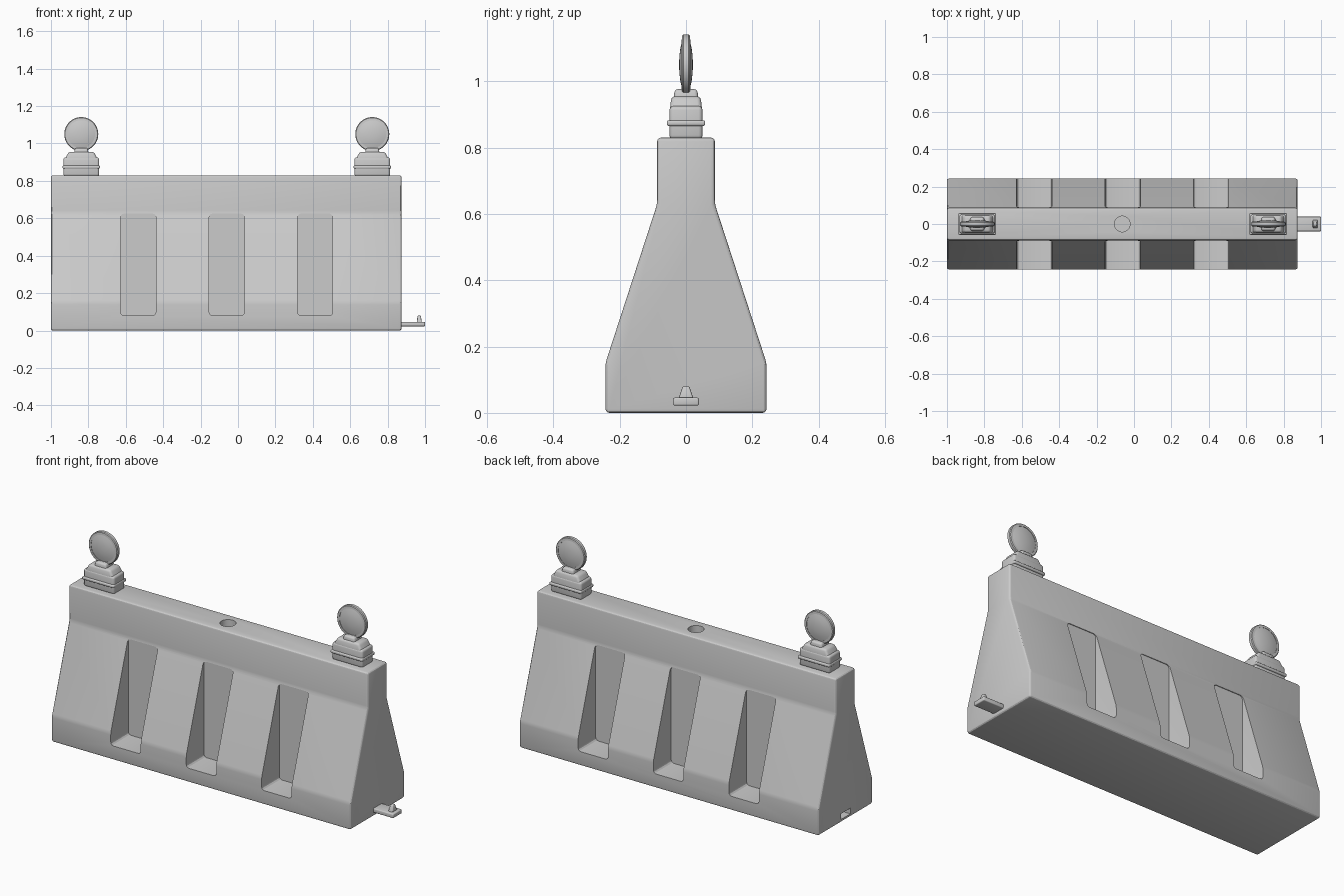
import bpy, bmesh, math
from mathutils import Matrix

if "Cube" in bpy.data.objects:
    bpy.data.objects.remove(bpy.data.objects["Cube"])

grey = bpy.data.materials.new("plain grey")
grey.use_nodes = True
GREY = (0.6, 0.6, 0.6, 1)
grey.diffuse_color = GREY
grey.node_tree.nodes["Principled BSDF"].inputs["Base Color"].default_value = GREY


def finish(name, bm):
    bmesh.ops.recalc_face_normals(bm, faces=bm.faces)
    mesh = bpy.data.meshes.new(name)
    bm.to_mesh(mesh)
    bm.free()
    obj = bpy.data.objects.new(name, mesh)
    bpy.context.collection.objects.link(obj)
    mesh.materials.append(grey)
    return obj


def activate(obj):
    bpy.ops.object.select_all(action='DESELECT')
    obj.select_set(True)
    bpy.context.view_layer.objects.active = obj


def smooth(obj, angle=35):
    activate(obj)
    bpy.ops.object.shade_smooth_by_angle(angle=math.radians(angle))


def bevel(bm, width, segments=3, min_angle=10, rule=lambda e: True):
    bmesh.ops.recalc_face_normals(bm, faces=bm.faces)
    edges = [e for e in bm.edges
             if e.calc_face_angle(0) > math.radians(min_angle) and rule(e)]
    bmesh.ops.bevel(bm, geom=edges, offset=width, segments=segments,
                    profile=0.5, affect='EDGES', clamp_overlap=True)


def box(name, lo, hi, width=0.0, taper=(1, 1), rule=lambda e: True):
    bm = bmesh.new()
    bmesh.ops.create_cube(bm, size=1)
    for v in bm.verts:
        scale = taper if v.co.z > 0 else (1, 1)
        for i in range(3):
            half = v.co[i] * (hi[i] - lo[i]) * (scale[i] if i < 2 else 1)
            v.co[i] = (lo[i] + hi[i]) / 2 + half
    if width:
        bevel(bm, width, rule=rule)
    return finish(name, bm)


def extrude_x(name, half_profile, x0, x1, width):
    ring = half_profile + [(-y, z) for y, z in reversed(half_profile)]
    bm = bmesh.new()
    face = bm.faces.new([bm.verts.new((x0, y, z)) for y, z in ring])
    new = bmesh.ops.extrude_face_region(bm, geom=[face])["geom"]
    for v in new:
        if isinstance(v, bmesh.types.BMVert):
            v.co.x = x1
    bevel(bm, width)
    return finish(name, bm)


def cut(obj, cutter):
    cutter.hide_render = True
    mod = obj.modifiers.new("cut", 'BOOLEAN')
    mod.operation = 'DIFFERENCE'
    mod.solver = 'EXACT'
    mod.object = cutter
    activate(obj)
    bpy.ops.object.modifier_apply(modifier=mod.name)
    bpy.data.objects.remove(cutter)


# Barrier body with wide foot and narrow upper wall
body = extrude_x("barrier_body",
                 [(0.243, 0.0), (0.243, 0.15), (0.087, 0.63), (0.087, 0.83)],
                 -1.0, 0.875, 0.012)

# Vertical pockets on both long faces
along_y = lambda e: abs(e.verts[0].co.y - e.verts[1].co.y) > 0.1
for cx in (-0.533, -0.06, 0.412):
    for y0, y1 in ((0.085, 0.4), (-0.4, -0.085)):
        cut(body, box("pocket_cutter", (cx - 0.094, y0, 0.08),
                      (cx + 0.094, y1, 0.625), 0.018, rule=along_y))

# Filling hole in the top
bm = bmesh.new()
bmesh.ops.create_cone(bm, cap_ends=True, segments=32, radius1=0.042,
                      radius2=0.042, depth=0.2,
                      matrix=Matrix.Translation((-0.063, 0, 0.83)))
cut(body, finish("hole_cutter", bm))

# Socket that receives the next barrier's tongue
cut(body, box("socket_cutter", (-1.1, -0.042, 0.018), (-0.88, 0.042, 0.05)))
smooth(body, 25)

# Coupling tongue and its tapered peg
smooth(box("coupling_tongue", (0.85, -0.039, 0.022), (1.0, 0.039, 0.046), 0.005))
smooth(box("coupling_peg", (0.955, -0.022, 0.044), (0.983, 0.022, 0.08), 0.004,
           taper=(0.6, 0.45)))


def lathe_y(name, profile, centre, steps=48):
    """Spin (radius, y) points about the y axis."""
    bm = bmesh.new()
    verts = [bm.verts.new((r, y, 0)) for r, y in profile]
    edges = [bm.edges.new(p) for p in zip(verts, verts[1:])]
    bmesh.ops.spin(bm, geom=verts + edges, cent=(0, 0, 0), axis=(0, 1, 0),
                   angle=math.tau, steps=steps, use_duplicate=False)
    bmesh.ops.remove_doubles(bm, verts=bm.verts, dist=0.0003)
    bmesh.ops.translate(bm, verts=bm.verts, vec=centre)
    return finish(name, bm)


# Warning lamps: battery box, band, sloped lid, neck, rim and domed lens
half_lens = [(0, 0.021), (0.025, 0.02), (0.05, 0.017), (0.074, 0.011)]
half_rim = [(0.074, 0.013), (0.087, 0.012), (0.091, 0.008)]
mirrored = lambda pts: pts + [(r, -y) for r, y in reversed(pts)]
for side, cx in (("right", -0.838), ("left", 0.718)):
    parts = [
        box(side + "_lamp_box", (cx - 0.096, -0.05, 0.825),
            (cx + 0.096, 0.05, 0.925), 0.012),
        box(side + "_lamp_band", (cx - 0.1, -0.058, 0.865),
            (cx + 0.1, 0.058, 0.882), 0.006),
        box(side + "_lamp_lid", (cx - 0.096, -0.05, 0.9),
            (cx + 0.096, 0.05, 0.955), 0.012, taper=(0.7, 0.88)),
        box(side + "_lamp_neck", (cx - 0.04, -0.038, 0.94),
            (cx + 0.04, 0.038, 0.976), 0.01, taper=(0.85, 0.9)),
        lathe_y(side + "_lamp_lens", mirrored(half_lens), (cx, 0, 1.05)),
        lathe_y(side + "_lamp_rim", mirrored(half_rim) + half_rim[:1],
                (cx, 0, 1.05)),
    ]
    for part in parts:
        smooth(part)
